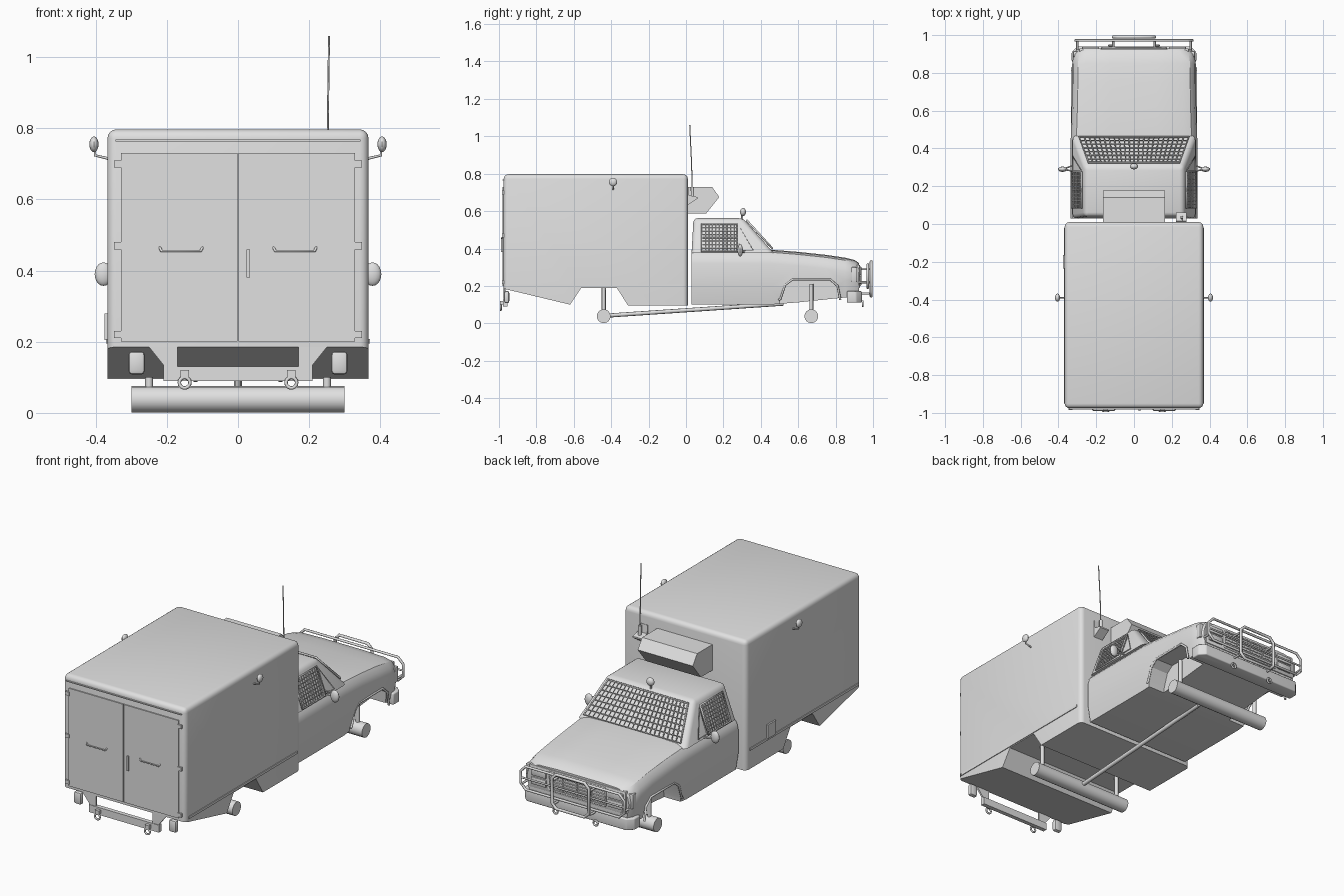
import bpy, bmesh, math
from mathutils import Vector

if "Cube" in bpy.data.objects:
    bpy.data.objects.remove(bpy.data.objects["Cube"])

grey = bpy.data.materials.new("light_grey")
grey.use_nodes = True
COLOUR = (0.75, 0.75, 0.75, 1)
grey.diffuse_color = COLOUR
grey.node_tree.nodes["Principled BSDF"].inputs["Base Color"].default_value = COLOUR


def finish(name, bm):
    bmesh.ops.recalc_face_normals(bm, faces=bm.faces)
    me = bpy.data.meshes.new(name)
    bm.to_mesh(me)
    bm.free()
    ob = bpy.data.objects.new(name, me)
    me.materials.append(grey)
    bpy.context.collection.objects.link(ob)
    return ob


def loft(name, rings, bevel=0, rule=None, segments=3):
    """Skin closed rings of equal length, cap the ends, bevel edges that pass the rule."""
    bm = bmesh.new()
    rows = [[bm.verts.new(p) for p in r] for r in rings]
    n = len(rows[0])
    for a, b in zip(rows, rows[1:]):
        for i in range(n):
            bm.faces.new((a[i], a[(i + 1) % n], b[(i + 1) % n], b[i]))
    bm.faces.new(rows[0])
    bm.faces.new(rows[-1])
    if bevel:
        edges = [e for e in bm.edges if rule is None or rule(e)]
        bmesh.ops.bevel(bm, geom=edges, offset=bevel, segments=segments,
                        profile=0.5, affect='EDGES')
    return finish(name, bm)


def prism_x(name, pts, lo, hi, **kw):
    return loft(name, [[(x, y, z) for y, z in pts] for x in (lo, hi)], **kw)


def prism_y(name, pts, lo, hi, **kw):
    return loft(name, [[(x, y, z) for x, z in pts] for y in (lo, hi)], **kw)


def box(name, x, y, z, bevel=0):
    pts = [(y[0], z[0]), (y[1], z[0]), (y[1], z[1]), (y[0], z[1])]
    return prism_x(name, pts, x[0], x[1], bevel=bevel, segments=2)


def tube(name, paths, r, closed=False, res=2):
    cu = bpy.data.curves.new(name, 'CURVE')
    cu.dimensions = '3D'
    cu.bevel_depth = r
    cu.bevel_resolution = res
    cu.use_fill_caps = True
    for path in paths:
        sp = cu.splines.new('POLY')
        sp.points.add(len(path) - 1)
        for p, co in zip(sp.points, path):
            p.co = (*co, 1)
        sp.use_cyclic_u = closed
    cu.materials.append(grey)
    ob = bpy.data.objects.new(name, cu)
    bpy.context.collection.objects.link(ob)
    return ob


def ball(name, centre, radii):
    bm = bmesh.new()
    bmesh.ops.create_uvsphere(bm, u_segments=16, v_segments=10, radius=1)
    bmesh.ops.scale(bm, vec=radii, verts=bm.verts)
    bmesh.ops.translate(bm, vec=centre, verts=bm.verts)
    return finish(name, bm)


def grid(name, corners, cols, rows, r):
    """Wire mesh over a quad given as bottom a, b then top c, d."""
    a, b, c, d = map(Vector, corners)
    paths = [(a.lerp(b, i / cols), c.lerp(d, i / cols)) for i in range(cols + 1)]
    paths += [(a.lerp(c, j / rows), b.lerp(d, j / rows)) for j in range(rows + 1)]
    tube(name, paths, r, res=0)
    tube(name + "_frame", [(a, b, d, c)], r * 1.8, closed=True, res=1)


def loop(x, z0, z1, y, c=0.025):
    """Rectangle with clipped corners, facing along y."""
    pts = [(x - c, z0), (x, z0 + c), (x, z1 - c), (x - c, z1)]
    return [(px, y, pz) for px, pz in pts] + [(-px, y, pz) for px, pz in reversed(pts)]


# Cargo box with skirts and a rear wheel gap
W = 0.367
shell = [(-.975, .185), (-.62, .10), (-.56, .19), (-.37, .19), (-.31, .095),
         (.01, .095), (.01, .797), (-.975, .797)]
prism_x("cargo_box", shell, -W, W, bevel=.025, segments=4,
        rule=lambda e: max(v.co.z for v in e.verts) > .7)

# Rear doors and their fittings
for s, side in ((1, "right"), (-1, "left")):
    box(f"rear_door_{side}", sorted((s * .002, s * .329)), (-.981, -.974), (.2, .73))
    for z in (.22, .47, .70):
        box(f"hinge_{side}", sorted((s * .325, s * .348)), (-.984, -.974), (z - .01, z + .01))
    tube(f"grab_rail_{side}", [[(s * .16 + d, y, z) for d, y, z in
         ((-.06, -.978, .465), (-.055, -.987, .455), (.055, -.987, .455), (.06, -.978, .465))]], .004)
    box(f"side_rail_{side}", sorted((s * W, s * (W + .004))), (-.95, -.02), (.195, .208))
    # Side lamps on arms
    ball(f"side_lamp_{side}", (s * .405, -.39, .755), (.013, .022, .022))
    tube(f"side_lamp_arm_{side}", [[(s * .365, -.39, .715), (s * .402, -.39, .724),
                                    (s * .402, -.39, .75)]], .004)
    # Tail lamps
    box(f"tail_lamp_{side}", sorted((s * .262, s * .308)), (-.972, -.945), (.108, .173), bevel=.01)
box("rear_gutter", (-.345, .345), (-.982, -.974), (.763, .768))
box("door_handle", (.024, .034), (-.99, -.975), (.38, .46))
box("fuel_hatch", (-W - .008, -W + .005), (-.235, -.165), (.205, .28))

# Rear bumper: uprights and crossbar
for s in (1, -1):
    prism_y("bumper_upright", [(s * x, z) for x, z in
            ((.17, .19), (.25, .185), (.21, .135), (.21, .09), (.17, .09))], -.975, -.965)
box("rear_crossbar", (-.21, .21), (-.978, -.955), (.09, .13))


def hook(name, x, y, z, r):
    ring = [(x + r * math.cos(a), y, z + r * math.sin(a))
            for a in (i * math.tau / 14 for i in range(14))]
    tube(name, [ring], .005, closed=True)


for s in (1, -1):
    hook("rear_shackle", s * .15, -.99, .085, .015)
    box("rear_shackle_lug", (s * .15 - .012, s * .15 + .012), (-.995, -.97), (.1, .12))
    hook("front_shackle", s * .12, .945, .105, .013)

# Cab lower body with bonnet, from cross-sections along y
rings = []
for y, z0, zt, w in ((.03, .10, .39, .335), (.45, .10, .39, .335), (.6, .112, .378, .33),
                     (.75, .128, .362, .327), (.85, .138, .347, .327),
                     (.9, .145, .335, .32), (.925, .15, .318, .305)):
    half = [(w - .015, z0), (w, z0 + .09), (w, zt - .07), (w - .008, zt - .035),
            (w - .03, zt - .01), (w - .07, zt), (.12, zt + .004)]
    rings.append([(x, y, z) for x, z in half] + [(-x, y, z) for x, z in reversed(half)])
body = loft("cab_body", rings)

# Front wheel arches
arch = [(.495, .06), (.505, .13), (.53, .205), (.57, .235), (.77, .235), (.81, .2), (.825, .06)]
for s in (1, -1):
    cutter = prism_x("arch_cutter", arch, *sorted((s * .22, s * .4)))
    cutter.hide_render = True
    mod = body.modifiers.new("arch", 'BOOLEAN')
    mod.operation = 'DIFFERENCE'
    mod.object = cutter
    bpy.context.view_layer.objects.active = body
    bpy.ops.object.modifier_apply(modifier=mod.name)
    bpy.data.objects.remove(cutter)
    lip = [(s * .328, y, max(z, .125)) for y, z in arch]
    tube("arch_lip", [lip], .006)

# Cab upper part with sloped windscreen
base = [(-.325, .03, .375), (.325, .03, .375), (.325, .47, .375), (-.325, .47, .375)]
roof = [(-.263, .04, .562), (.263, .04, .562), (.263, .305, .562), (-.263, .305, .562)]
loft("cab_roof", [base, roof], bevel=.022, rule=lambda e: max(v.co.z for v in e.verts) > .5)

# Wire guards on the windows
grid("windscreen_guard", [(-.29, .462, .4), (.29, .462, .4), (-.24, .325, .55), (.24, .325, .55)],
     22, 7, .003)
for s in (1, -1):
    grid("side_window_guard", [(s * .328, .085, .385), (s * .328, .275, .385),
                               (s * .278, .085, .53), (s * .278, .275, .53)], 10, 8, .003)
    tube("quarter_window_bar", [[(s * .326, .285, .39), (s * .28, .285, .52), (s * .326, .36, .39)]],
         .003, closed=True)
    # Wing mirrors
    ball("wing_mirror", (s * .378, .29, .39), (.025, .014, .033))
    tube("mirror_arm", [[(s * .325, .28, .41), (s * .375, .29, .41)],
                        [(s * .325, .31, .38), (s * .375, .29, .38)]], .004)

# Roof spotlight
ball("roof_spotlight", (0, .305, .595), (.022, .016, .022))
tube("spotlight_stem", [[(0, .3, .555), (0, .3, .585)]], .005)

# Cooling unit above the cab
prism_x("cooling_unit", [(.005, .728), (.14, .728), (.178, .675), (.108, .588), (.005, .588)],
        -.165, .165)

# Aerial and its folded bracket
prism_x("aerial_bracket", [(.005, .73), (.012, .73), (.016, .685), (.062, .675), (.062, .667),
                           (.005, .63)], .222, .278)
tube("aerial_base", [[(.252, .035, .67), (.252, .034, .73)]], .009)
tube("aerial", [[(.252, .034, .67), (.253, .03, .85), (.256, .02, 1.06)]], .0028)

# Grille and headlamps
box("grille_panel", (-.29, .29), (.91, .93), (.19, .312), bevel=.004)
tube("grille_frame", [loop(.17, .205, .30, .932, .004)], .005, closed=True)
tube("grille_slats", [[(-.17, .932, .205 + i * .0158), (.17, .932, .205 + i * .0158)]
                      for i in range(1, 6)], .003, res=0)
tube("grille_posts", [[(x, .932, .205), (x, .932, .30)] for x in (-.085, 0, .085)], .004, res=0)
for s in (1, -1):
    for z in (.23, .278):
        box("headlamp", sorted((s * .185, s * .275)), (.925, .938), (z - .02, z + .02), bevel=.004)
    box("corner_lamp", sorted((s * .295, s * .322)), (.885, .915), (.22, .30), bevel=.004)

# Front bumper wrapped round the corners
plan = [(.33, .86), (.33, .91), (.30, .94)]
plan = plan + [(-x, y) for x, y in reversed(plan)]
loft("front_bumper", [[(x, y, z) for x, y in plan] for z in (.11, .172)], bevel=.006)

# Bull bar
tube("bull_bar_outer", [loop(.31, .19, .315, .972, .03)], .007, closed=True)
tube("bull_bar_centre", [loop(.11, .145, .33, .99, .025)], .008, closed=True)
tube("bull_bar_rungs", [[(-.31, .972, .25), (.31, .972, .25)]], .005)
tube("bull_bar_mounts", [[(s * x, .92, z), (s * x, .98, z)]
                         for s in (1, -1) for x, z in ((.11, .16), (.11, .29), (.30, .22))], .006)

# Axles, struts and drive shaft
for name, y, top in (("rear", -.44, .2), ("front", .67, .21)):
    tube(name + "_axle", [[(-.3, y, .038), (.3, y, .038)]], .037, res=6)
    tube(name + "_struts", [[(s * .25, y, .05), (s * .25, y, top)] for s in (1, -1)], .011)
tube("drive_shaft", [[(0, -.44, .04), (0, .52, .105)]], .011)

# Smooth shading with sharp edges kept
for ob in list(bpy.context.scene.objects):
    if ob.type == 'MESH':
        bpy.ops.object.select_all(action='DESELECT')
        ob.select_set(True)
        bpy.context.view_layer.objects.active = ob
        bpy.ops.object.shade_smooth_by_angle(angle=math.radians(32))
